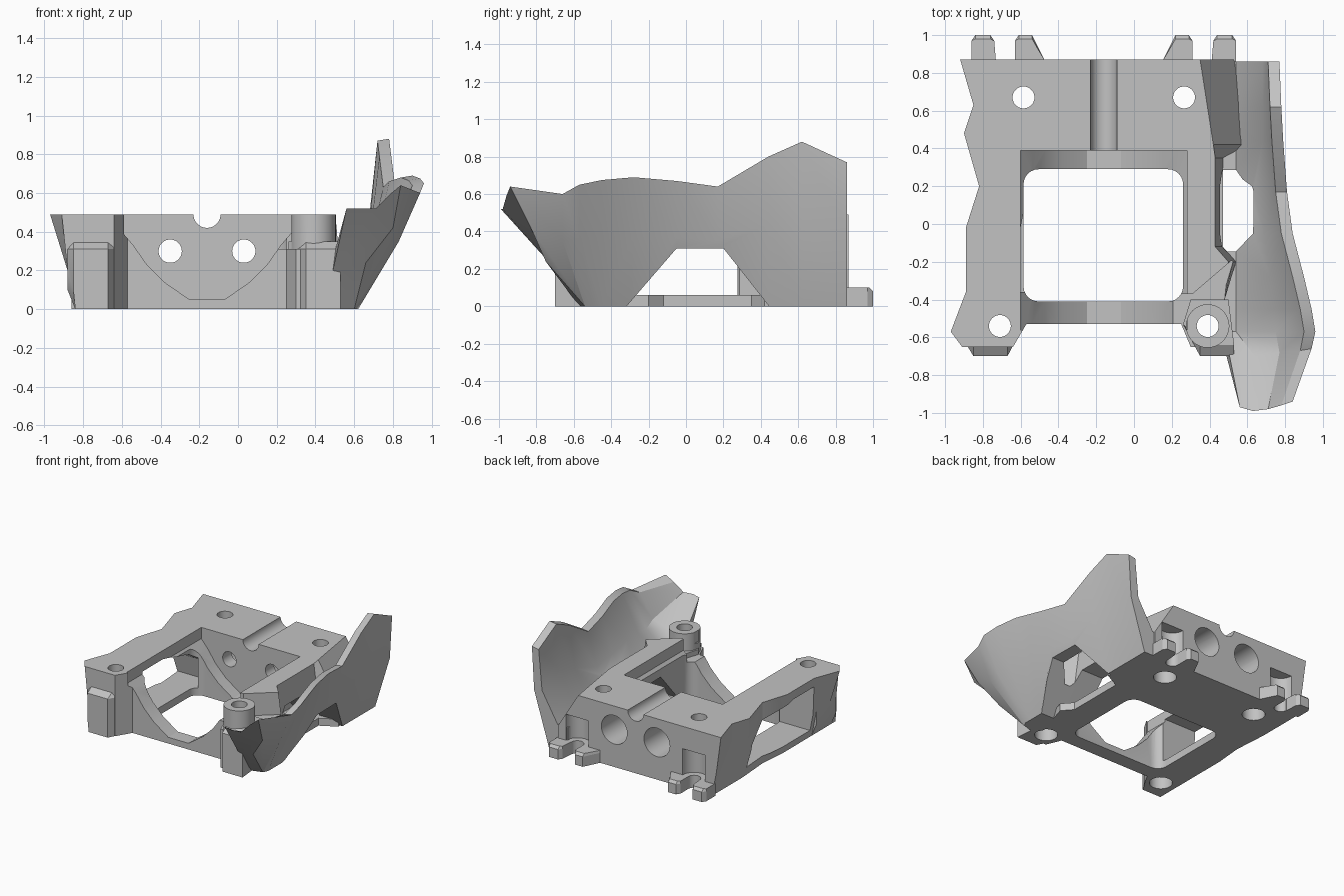
import bpy
import bmesh
from math import cos, sin, tau, radians

if "Cube" in bpy.data.objects:
    bpy.data.objects.remove(bpy.data.objects["Cube"])

grey = bpy.data.materials.new("plain_grey")
grey.use_nodes = True
colour = (0.54, 0.54, 0.54, 1)
grey.diffuse_color = colour
grey.node_tree.nodes["Principled BSDF"].inputs["Base Color"].default_value = colour

MIDDLE = -0.16  # symmetry plane of the frame


def mirrored(x):
    return 2 * MIDDLE - x


def loft(name, rings):
    """Closed solid through rings of equal point count."""
    bm = bmesh.new()
    loops = [[bm.verts.new(point) for point in ring] for ring in rings]
    count = len(loops[0])
    for first, second in zip(loops, loops[1:]):
        for i in range(count):
            j = (i + 1) % count
            bm.faces.new((first[i], first[j], second[j], second[i]))
    bm.faces.new(loops[0])
    bm.faces.new(loops[-1])
    bmesh.ops.recalc_face_normals(bm, faces=bm.faces)
    if bm.calc_volume(signed=True) < 0:
        bmesh.ops.reverse_faces(bm, faces=bm.faces)
    mesh = bpy.data.meshes.new(name)
    bm.to_mesh(mesh)
    bm.free()
    mesh.materials.append(grey)
    obj = bpy.data.objects.new(name, mesh)
    bpy.context.collection.objects.link(obj)
    return obj


def prism(name, outline, low, high, axis="Z"):
    place = {
        "X": lambda a, b, t: (t, a, b),
        "Y": lambda a, b, t: (a, t, b),
        "Z": lambda a, b, t: (a, b, t),
    }[axis]
    return loft(name, [[place(a, b, t) for a, b in outline] for t in (low, high)])


def circle(a, b, radius, sides=32):
    return [(a + radius * cos(tau * i / sides), b + radius * sin(tau * i / sides))
            for i in range(sides)]


def rounded_box(left, right, front, back, radius):
    corners = [(right, back, -1, -1), (left, back, 1, -1),
               (left, front, 1, 1), (right, front, -1, 1)]
    points = []
    for quarter, (x, y, sx, sy) in enumerate(corners):
        for step in range(7):
            angle = tau / 4 * (quarter + step / 6)
            points.append((x + sx * radius + radius * cos(angle),
                           y + sy * radius + radius * sin(angle)))
    return points


def combine(target, other, operation="DIFFERENCE"):
    other.hide_render = True
    modifier = target.modifiers.new("combine", "BOOLEAN")
    modifier.operation = operation
    modifier.solver = "EXACT"
    modifier.object = other
    bpy.context.view_layer.objects.active = target
    bpy.ops.object.modifier_apply(modifier=modifier.name)
    bpy.data.objects.remove(other)


def cut(target, *shape):
    combine(target, prism("cutter", *shape))


# Main frame: jagged left edge, tapered towards the bottom
outline = [(-0.92, 0.87), (-0.85, 0.63), (-0.9, 0.48), (-0.82, 0.2),
           (-0.89, -0.02), (-0.89, -0.36), (-0.97, -0.57), (-0.91, -0.65),
           (-0.64, -0.65), (-0.57, -0.53), (0.25, -0.53), (0.3, -0.65),
           (0.48, -0.65), (0.48, -0.4), (0.5, -0.2), (0.43, -0.12),
           (0.43, 0.35), (0.42, 0.42), (0.35, 0.87)]


def foot(x, y, limit):
    if x > 0 and y > 0.4:
        return x + 0.18
    if x > 0 and y > -0.3:
        return x + 0.04
    return max(x, limit)


frame = loft("frame", [[(foot(x, y, -0.84), y, 0) for x, y in outline],
                       [(foot(x, y, -0.88), y, 0.2) for x, y in outline],
                       [(x, y, 0.49) for x, y in outline]])

# Lower blocks of the front legs, sloped back at the top
left_leg = [(-0.88, -0.4), (-0.88, -0.65), (-0.85, -0.7), (-0.67, -0.7), (-0.58, -0.53),
            (-0.62, -0.4)]
right_leg = [(mirrored(x), y) for x, y in left_leg[2:]] + [(0.5, -0.4)]


def add_leg(name, points):
    leg = loft(name, [[(max(x, -0.84), y, 0) for x, y in points],
                      [(x, y, 0.1) for x, y in points],
                      [(x, y, 0.31) for x, y in points],
                      [(x, max(y, -0.64), 0.35) for x, y in points]])
    combine(frame, leg, "UNION")


add_leg("left_leg", left_leg)
# Low shelf in front of the slanted right rail end, then its round boss
shelf = [(0.2, -0.8), (0.7, -0.8), (0.7, -0.1), (0.52, -0.19), (0.31, -0.37), (0.2, -0.37)]
cut(frame, shelf, 0.31, 0.6)
add_leg("right_leg", right_leg)
combine(frame, prism("screw_boss", circle(0.39, -0.54, 0.115), 0.2, 0.49), "UNION")

# Curved cradle along the depth and rounded floor opening
cradle = [(-0.6, 0.6), (-0.6, 0.4), (-0.54, 0.33), (-0.47, 0.23), (-0.38, 0.14),
          (-0.25, 0.05)]
cradle += [(mirrored(x), z) for x, z in reversed(cradle)]
cut(frame, cradle, -0.56, 0.39, "Y")
cut(frame, rounded_box(-0.585, 0.26, -0.41, 0.29, 0.08), -0.1, 0.6)

# Side windows
cut(frame, [(0.43, 0.06), (0.39, 0.23), (0.2, 0.35), (-0.1, 0.42), (-0.36, 0.42),
            (-0.36, 0.06)], -1.1, -0.55, "X")
cut(frame, [(0.42, 0.06), (0.2, 0.31), (-0.05, 0.31), (-0.27, 0.06)], 0.2, 0.8, "X")

# Top groove and the two bores with wide back ends
cut(frame, circle(MIDDLE, 0.49, 0.07), 0.3, 1, "Y")
for side in (-1, 1):
    bore = MIDDLE + side * 0.19
    cut(frame, circle(bore, 0.3, 0.06), 0.2, 1, "Y")
    cut(frame, circle(bore, 0.3, 0.115), 0.5, 1, "Y")

# Upright screw holes, wider below, and the clip recesses
for side in (-1, 1):
    for offset, y in ((0.425, 0.67), (0.55, -0.54)):
        x = MIDDLE + side * offset
        cut(frame, circle(x, y, 0.058), -0.1, 0.6)
        cut(frame, circle(x, y, 0.085), -0.1, 0.12)
    recess = MIDDLE + side * 0.52
    cut(frame, circle(recess, 0.87, 0.1), 0.1, 0.31)
    cut(frame, circle(recess, 0.87, 0.05), -0.1, 0.2)

# Clip tabs along the back, chamfered at the tip
tabs = {"outer": [(-0.86, 0.85), (-0.73, 0.85), (-0.74, 0.97), (-0.76, 1), (-0.84, 1),
                  (-0.86, 0.97)],
        "inner": [(-0.63, 0.85), (-0.475, 0.85), (-0.475, 0.87), (-0.54, 1), (-0.61, 1),
                  (-0.63, 0.97)]}
for label, shape in tabs.items():
    flipped = [(mirrored(x), y) for x, y in shape]
    for side, points in (("right", shape), ("left", flipped)):
        loft(f"{side}_{label}_tab", [[(x, y, 0) for x, y in points],
                                     [(x, y, 0.08) for x, y in points],
                                     [(x, min(y, 0.98), 0.1) for x, y in points]])

# Side fairing: depth, middle x, top x and top height of each section
sections = [(0.86, 0.75, 0.77, 0.77), (0.62, 0.75, 0.78, 0.88), (0.44, 0.75, 0.79, 0.8),
            (0.17, 0.75, 0.81, 0.64), (-0.05, 0.76, 0.84, 0.67),
            (-0.28, 0.79, 0.9, 0.69), (-0.45, 0.81, 0.94, 0.675),
            (-0.57, 0.82, 0.96, 0.65)]
rings = []
for y, middle, top, height in sections:
    low = max(y, -0.5)
    rings.append([(0.45, low, 0), (0.62, low, 0), (middle, y, height * 0.55),
                  (top, y, height), (top - 0.06, y, height - 0.01),
                  (middle - 0.07, y, height * 0.57), (0.54, y, 0.2), (0.45, y, 0.2)])
# The prow closes the shell at the front
rings.append([(0.49, -0.57, 0), (0.6, -0.54, 0), (0.83, -0.66, 0.35), (0.94, -0.66, 0.6),
              (0.88, -0.67, 0.59), (0.77, -0.68, 0.4), (0.64, -0.7, 0.34),
              (0.5, -0.67, 0.3)])
rings.append([(0.49, -0.7, 0.2), (0.66, -0.75, 0.24), (0.8, -0.83, 0.42),
              (0.84, -0.94, 0.64), (0.78, -0.96, 0.59), (0.71, -0.98, 0.52),
              (0.63, -0.99, 0.52), (0.56, -0.97, 0.52)])
fairing = loft("side_fairing", rings)
cut(fairing, [(0.46, -0.02), (0.2, 0.31), (-0.05, 0.31), (-0.335, -0.02)], 0.4, 1.2, "X")

# Crisp corners, smooth bores
for obj in [frame, fairing]:
    bpy.ops.object.select_all(action="DESELECT")
    obj.select_set(True)
    bpy.context.view_layer.objects.active = obj
    bpy.ops.object.shade_smooth_by_angle(angle=radians(25))
